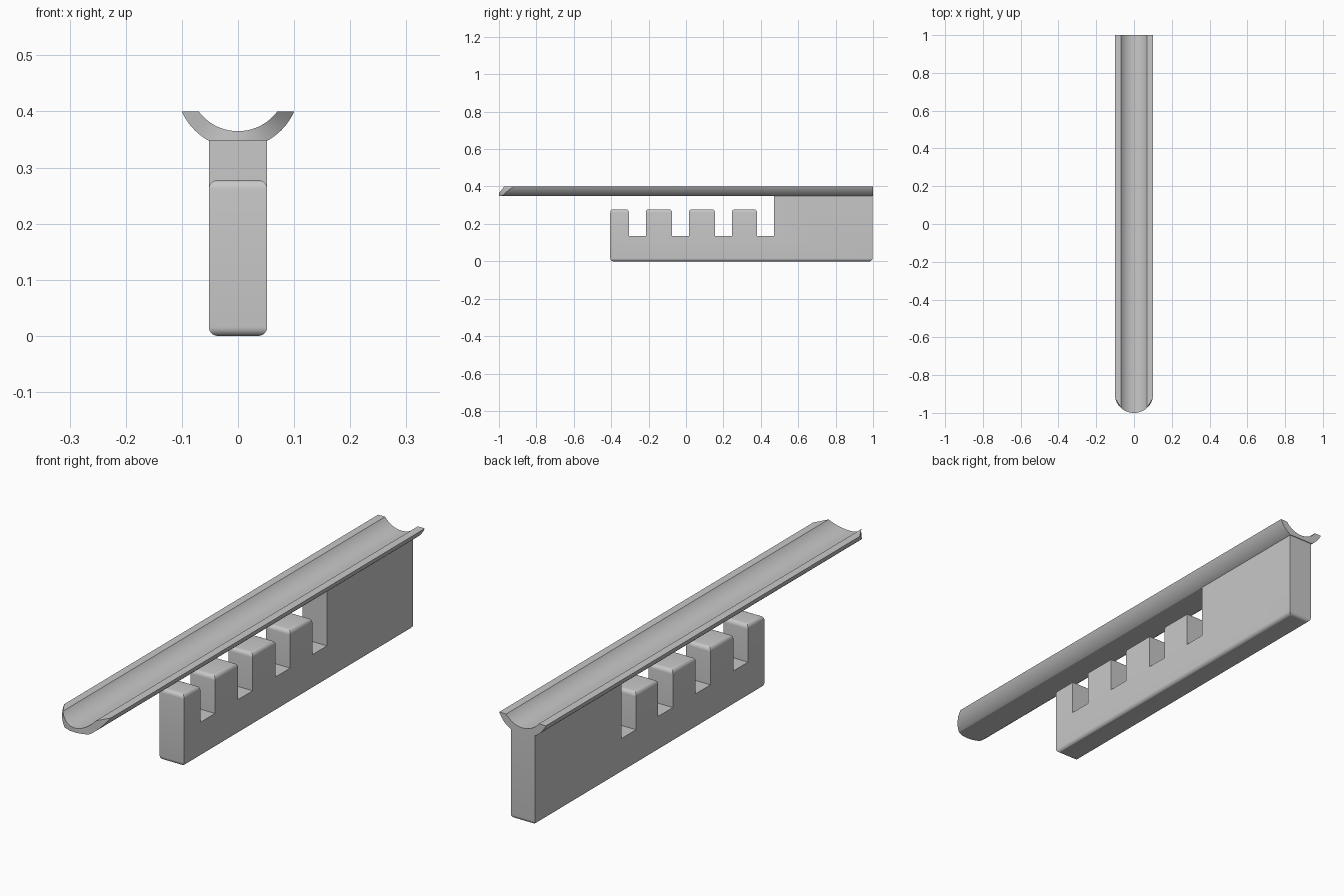
import bpy
import bmesh
from math import radians, sqrt

cube = bpy.data.objects.get("Cube")
if cube:
    bpy.data.objects.remove(cube)

grey = bpy.data.materials.new("plain grey")
grey.use_nodes = True
colour = (0.58, 0.58, 0.58, 1)
grey.diffuse_color = colour
grey.node_tree.nodes["Principled BSDF"].inputs["Base Color"].default_value = colour

HALF_WIDTH = 0.052
BLOCK_TOP = 0.348
TOOTH_TOP = 0.278
SLOT_FLOOR = 0.135


def finish(bm, name):
    """Turn the bmesh into a named object with smooth curves and sharp edges."""
    bmesh.ops.recalc_face_normals(bm, faces=bm.faces)
    mesh = bpy.data.meshes.new(name)
    bm.to_mesh(mesh)
    bm.free()
    mesh.materials.append(grey)
    obj = bpy.data.objects.new(name, mesh)
    bpy.context.collection.objects.link(obj)
    bpy.ops.object.select_all(action='DESELECT')
    obj.select_set(True)
    bpy.context.view_layer.objects.active = obj
    bpy.ops.object.shade_smooth_by_angle(angle=radians(20))
    return obj


# Notched base: side profile extruded across, long and tooth edges rounded
teeth = [(-0.405, -0.305), (-0.215, -0.075), (0.015, 0.155), (0.245, 0.38)]
profile = [(0.997, 0), (-0.405, 0)]
for start, end in teeth:
    if start != teeth[0][0]:
        profile.append((start, SLOT_FLOOR))
    profile += [(start, TOOTH_TOP), (end, TOOTH_TOP), (end, SLOT_FLOOR)]
profile += [(0.47, SLOT_FLOOR), (0.47, BLOCK_TOP), (0.997, BLOCK_TOP)]

bm = bmesh.new()
face = bm.faces.new([bm.verts.new((-HALF_WIDTH, y, z)) for y, z in profile])
side = bmesh.ops.extrude_face_region(bm, geom=[face])
moved = [v for v in side["geom"] if isinstance(v, bmesh.types.BMVert)]
bmesh.ops.translate(bm, verts=moved, vec=(2 * HALF_WIDTH, 0, 0))
rounded = [e for e in bm.edges
           if any(all(abs(v.co.z - level) < 0.001 for v in e.verts)
                  for level in (0, TOOTH_TOP))]
bmesh.ops.bevel(bm, geom=rounded, offset=0.016, segments=6,
                profile=0.5, affect='EDGES')
finish(bm, "notched_base")


# Trough: arc section with a flat underside and a nose rounded in plan
def arc_z(x, centre, radius):
    return centre - sqrt(radius ** 2 - x ** 2)


def nose_y(x):
    return -1 + arc_z(x, 0.1025, 0.1025)


STEPS = 25
bm = bmesh.new()
rows = []
for i in range(-STEPS, STEPS + 1):
    t = i / STEPS
    inner = (0.07 * t, arc_z(0.07 * t, 0.4525, 0.0875))
    outer = (0.1 * t, max(BLOCK_TOP, arc_z(0.1 * t, 0.444, 0.1093)))
    section = (inner, outer)
    front = [bm.verts.new((x, nose_y(x), z)) for x, z in section]
    back = [bm.verts.new((x, 1, z)) for x, z in section]
    rows.append((front[0], front[1], back[1], back[0]))
for a, b in zip(rows, rows[1:]):
    for k in range(4):
        n = (k + 1) % 4
        bm.faces.new((a[k], a[n], b[n], b[k]))
bm.faces.new(rows[0])
bm.faces.new(rows[-1])
finish(bm, "trough")
